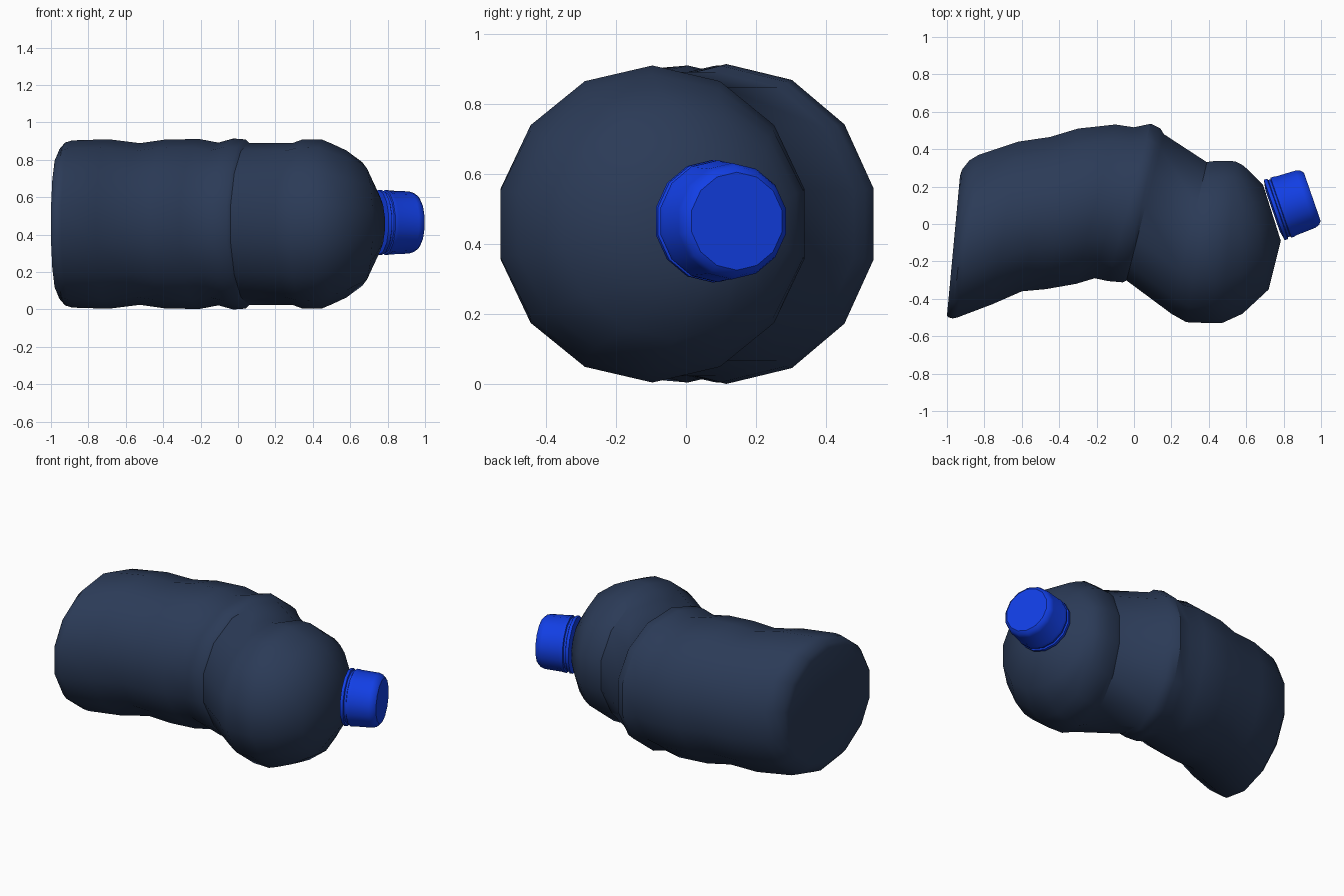
import bpy, bmesh, math
from mathutils import Vector

if "Cube" in bpy.data.objects:
    bpy.data.objects.remove(bpy.data.objects["Cube"])

SIDES = 14
ZC = 0.457
FLAT = math.cos(math.pi / SIDES)  # flat edges face sideways, corners point up


def material(name, rgb):
    m = bpy.data.materials.new(name)
    m.diffuse_color = (*rgb, 1)
    m.use_nodes = True
    m.node_tree.nodes["Principled BSDF"].inputs["Base Color"].default_value = m.diffuse_color
    return m


def loft(name, rings, mat, angle):
    """Skin a row of rings, each given as centre, half-width vector and half height."""
    bm = bmesh.new()
    loops = []
    for c, w, h in rings:
        loop = []
        for i in range(SIDES):
            a = 2 * math.pi * (i + 0.5) / SIDES
            loop.append(bm.verts.new(c + w * math.cos(a) / FLAT + Vector((0, 0, h * math.sin(a)))))
        loops.append(loop)
    for a, b in zip(loops, loops[1:]):
        for i in range(SIDES):
            j = (i + 1) % SIDES
            bm.faces.new((a[i], a[j], b[j], b[i]))
    bm.faces.new(loops[0][::-1])
    bm.faces.new(loops[-1])
    bmesh.ops.recalc_face_normals(bm, faces=bm.faces)
    me = bpy.data.meshes.new(name)
    bm.to_mesh(me)
    bm.free()
    ob = bpy.data.objects.new(name, me)
    bpy.context.collection.objects.link(ob)
    me.materials.append(mat)
    bpy.ops.object.select_all(action='DESELECT')
    ob.select_set(True)
    bpy.context.view_layer.objects.active = ob
    bpy.ops.object.shade_smooth_by_angle(angle=math.radians(angle))
    return ob


# Bent bottle body: back-side point (x, y), front-side point (x, y), half height
body = [
    (-0.93, 0.26, -1.00, -0.49, 0.375),
    (-0.92, 0.29, -0.99, -0.50, 0.400),
    (-0.88, 0.34, -0.97, -0.505, 0.435),
    (-0.83, 0.37, -0.945, -0.50, 0.447),
    (-0.62, 0.44, -0.76, -0.43, 0.453),
    (-0.45, 0.465, -0.60, -0.36, 0.432),
    (-0.30, 0.51, -0.47, -0.348, 0.452),
    (-0.10, 0.532, -0.31, -0.32, 0.454),
    (0.00, 0.517, -0.21, -0.29, 0.435),
    (0.09, 0.536, -0.14, -0.305, 0.457),
    (0.14, 0.512, -0.06, -0.312, 0.452),
    (0.16, 0.48, -0.04, -0.302, 0.434),
    (0.39, 0.33, 0.20, -0.48, 0.434),
    (0.41, 0.335, 0.28, -0.525, 0.452),
    (0.48, 0.338, 0.41, -0.53, 0.453),
    (0.54, 0.335, 0.47, -0.53, 0.428),
    (0.58, 0.315, 0.58, -0.48, 0.393),
    (0.61, 0.29, 0.72, -0.35, 0.330),
    (0.69, 0.21, 0.785, -0.09, 0.165),
]
rings = []
for ux, uy, lx, ly, h in body:
    u, l = Vector((ux, uy, ZC)), Vector((lx, ly, ZC))
    rings.append(((u + l) / 2, (u - l) / 2, h))
loft("bottle_body", rings, material("dark_navy", (0.024, 0.043, 0.095)), 35)

# Screw cap with tamper ring: distance along the tilted axis, radius
axis = Vector((0.945, 0.327, 0)).normalized()
side = Vector((-axis.y, axis.x, 0))
base = Vector((0.75, 0.075, ZC + 0.008))
cap = [(-0.01, 0.12), (0, 0.175), (0.018, 0.175), (0.022, 0.166), (0.034, 0.166),
       (0.038, 0.174), (0.055, 0.174), (0.062, 0.171), (0.175, 0.166), (0.20, 0.158), (0.215, 0.140)]
loft("screw_cap", [(base + axis * t, side * r * FLAT, r) for t, r in cap],
     material("bright_blue", (0.006, 0.05, 0.8)), 35)
